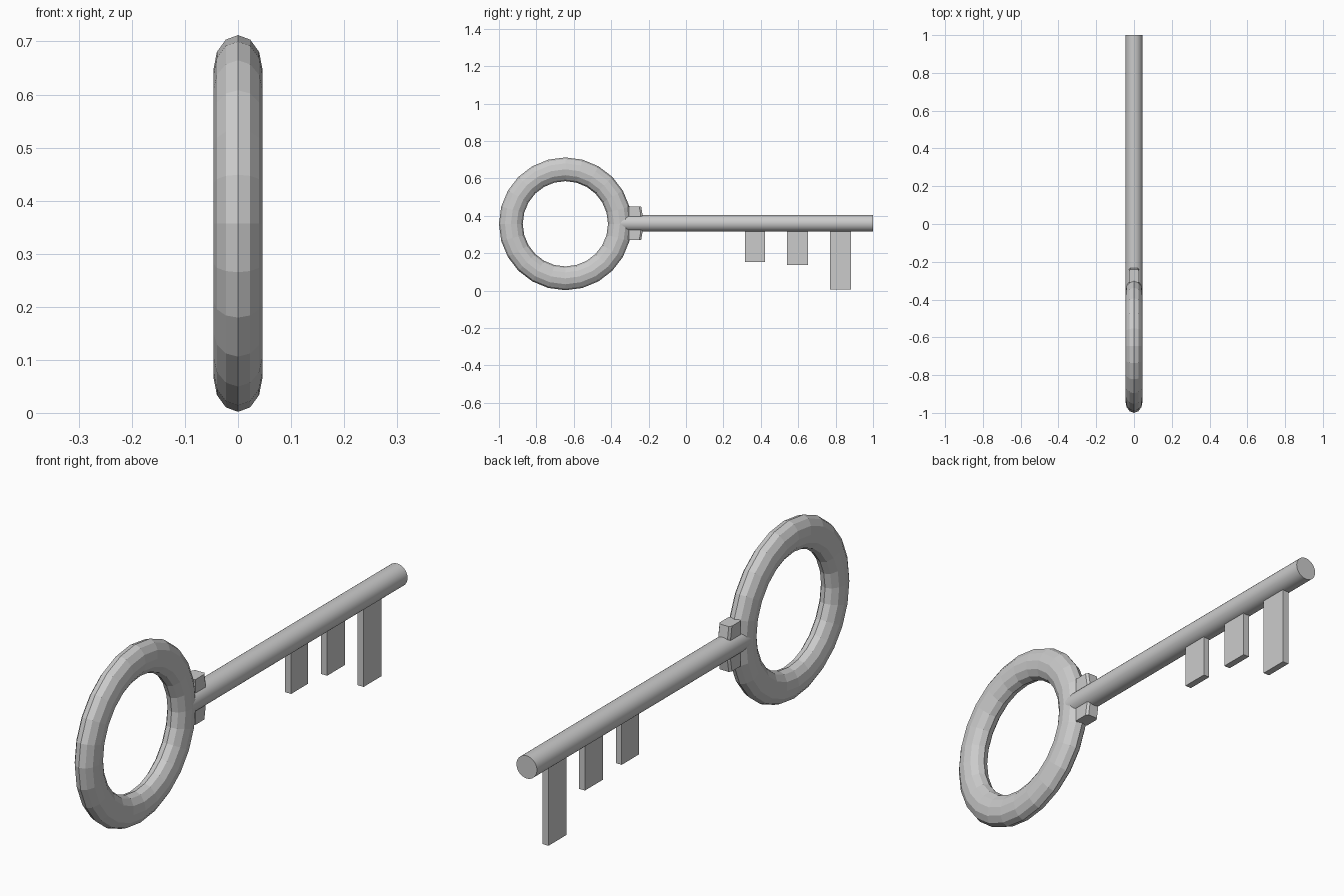
import bpy, bmesh, math
from mathutils import Matrix

if "Cube" in bpy.data.objects:
    bpy.data.objects.remove(bpy.data.objects["Cube"])

AXIS_Z = 0.36


def finish(name, bm, smooth=None):
    bmesh.ops.recalc_face_normals(bm, faces=bm.faces)
    mesh = bpy.data.meshes.new(name)
    bm.to_mesh(mesh)
    bm.free()
    obj = bpy.data.objects.new(name, mesh)
    bpy.context.collection.objects.link(obj)
    if smooth:
        bpy.ops.object.select_all(action='DESELECT')
        obj.select_set(True)
        bpy.context.view_layer.objects.active = obj
        bpy.ops.object.shade_smooth_by_angle(angle=math.radians(smooth))
    return obj


def skin(bm, loops, closed=False):
    rings = [[bm.verts.new(p) for p in loop] for loop in loops]
    n = len(rings[0])
    for i in range(len(rings) - (0 if closed else 1)):
        a, b = rings[i], rings[(i + 1) % len(rings)]
        for j in range(n):
            k = (j + 1) % n
            bm.faces.new((a[j], a[k], b[k], b[j]))
    if not closed:
        bm.faces.new(rings[0])
        bm.faces.new(rings[-1])


# Bow: low-poly ring with an oval cross-section
bm = bmesh.new()
loops = []
for i in range(24):
    a = math.tau * i / 24
    loop = []
    for j in range(12):
        t = math.tau * j / 12
        r = 0.2915 + 0.0635 * math.cos(t)
        loop.append((0.046 * math.sin(t), -0.645 + r * math.cos(a), 0.357 + r * math.sin(a)))
    loops.append(loop)
skin(bm, loops, closed=True)
finish("bow_ring", bm)

# Shaft: round rod running into the ring
bm = bmesh.new()
bmesh.ops.create_cone(bm, cap_ends=True, segments=32, radius1=0.045, radius2=0.045, depth=1.36,
                      matrix=Matrix.Translation((0, 0.32, AXIS_Z)) @ Matrix.Rotation(math.pi / 2, 4, 'X'))
finish("shaft", bm, smooth=30)

# Collar: upright chamfered block, slightly fuller in the middle
bm = bmesh.new()
loops = []
for z, front in ((0.27, -0.240), (0.315, -0.232), (0.405, -0.232), (0.45, -0.240)):
    half = [(0.020, front), (0.027, front - 0.010), (0.027, -0.305), (0.020, -0.315)]
    outline = half + [(-x, y) for x, y in reversed(half)]
    loops.append([(x, y, z) for x, y in outline])
skin(bm, loops)
finish("collar", bm)

# Teeth: three thin plates hanging below the shaft
for i, (y0, y1, z0) in enumerate(((0.315, 0.422, 0.152), (0.541, 0.653, 0.138), (0.77, 0.882, 0.006))):
    bm = bmesh.new()
    z1 = AXIS_Z - 0.02
    bmesh.ops.create_cube(bm, size=1, matrix=Matrix.Translation((0, (y0 + y1) / 2, (z0 + z1) / 2))
                          @ Matrix.Diagonal((0.026, y1 - y0, z1 - z0, 1)))
    finish(f"tooth_{i + 1}", bm)
